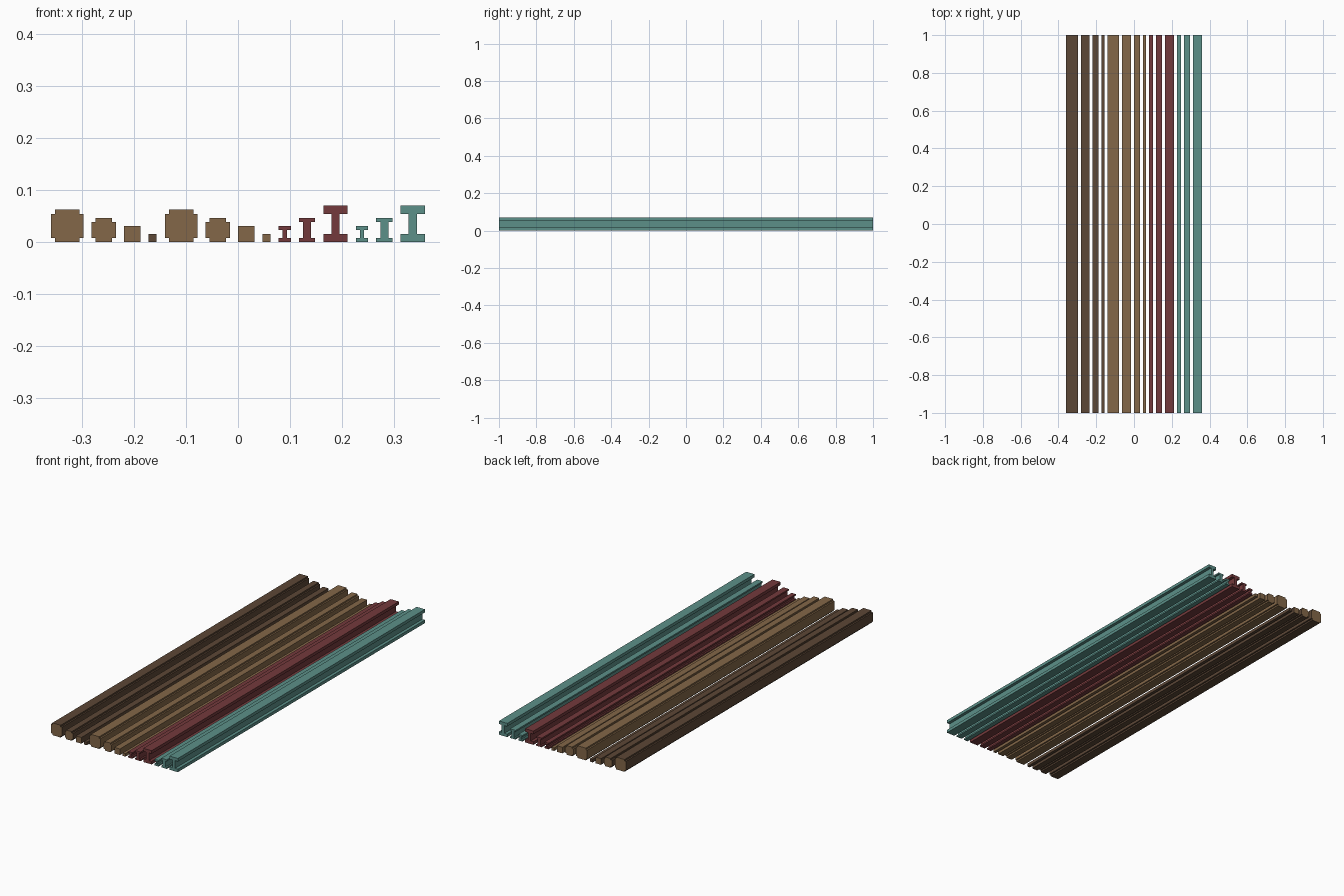
import bpy, bmesh

cube = bpy.data.objects.get("Cube")
if cube:
    bpy.data.objects.remove(cube, do_unlink=True)

U = 1 / 64      # modular unit shared by all the beams
HALF = 1.0      # half the beam length


def material(name, rgb):
    """Flat material from 0-255 sRGB values."""
    lin = []
    for c in rgb:
        c /= 255
        lin.append(c / 12.92 if c <= 0.04045 else ((c + 0.055) / 1.055) ** 2.4)
    m = bpy.data.materials.new(name)
    m.use_nodes = True
    m.diffuse_color = (*lin, 1)
    bsdf = m.node_tree.nodes["Principled BSDF"]
    bsdf.inputs["Base Color"].default_value = (*lin, 1)
    bsdf.inputs["Roughness"].default_value = 0.8
    return m


dark_wood = material("dark wood", (92, 71, 54))
light_wood = material("light wood", (131, 103, 72))
red_metal = material("red metal", (116, 58, 60))
teal_metal = material("teal metal", (92, 144, 137))


def square(size):
    return [(0, 0), (size, 0), (size, size), (0, size)]


def notched(size, n=0.5):
    """Square with a small square step cut from each corner."""
    s = size
    return [(n, 0), (s - n, 0), (s - n, n), (s, n), (s, s - n), (s - n, s - n),
            (s - n, s), (n, s), (n, s - n), (0, s - n), (0, n), (n, n)]


def i_section(w, h, flange, web):
    a, b = (w - web) / 2, (w + web) / 2
    return [(0, 0), (w, 0), (w, flange), (b, flange), (b, h - flange), (w, h - flange),
            (w, h), (0, h), (0, h - flange), (a, h - flange), (a, flange), (0, flange)]


def beam(name, x, profile, side, end=None):
    """Extrude a profile along y, with an optional end-grain material."""
    bm = bmesh.new()
    face = bm.faces.new([bm.verts.new(((x + px) * U, -HALF, pz * U)) for px, pz in profile])
    ext = bmesh.ops.extrude_face_region(bm, geom=[face], use_keep_orig=True)
    verts = [g for g in ext["geom"] if isinstance(g, bmesh.types.BMVert)]
    bmesh.ops.translate(bm, verts=verts, vec=(0, 2 * HALF, 0))
    bmesh.ops.recalc_face_normals(bm, faces=bm.faces)
    for f in bm.faces:
        if end and abs(f.normal.y) > 0.5:
            f.material_index = 1
    mesh = bpy.data.meshes.new(name)
    bm.to_mesh(mesh)
    bm.free()
    mesh.materials.append(side)
    if end:
        mesh.materials.append(end)
    obj = bpy.data.objects.new(name, mesh)
    bpy.context.collection.objects.link(obj)


# Wooden beams: four sizes in each tone, largest first
for tone, x0, side in (("dark", -23, dark_wood), ("light", -9, light_wood)):
    end = light_wood if tone == "dark" else None
    beam(tone + "_log_large", x0, notched(4), side, end)
    beam(tone + "_log_medium", x0 + 5, notched(3), side, end)
    beam(tone + "_post", x0 + 9, square(2), side, end)
    beam(tone + "_batten", x0 + 12, square(1), side)

# Metal girders: three sizes in each colour, smallest first
for tone, x0, mat in (("red", 5, red_metal), ("teal", 14.5, teal_metal)):
    beam(tone + "_girder_small", x0, i_section(1.5, 2, 0.5, 0.5), mat)
    beam(tone + "_girder_medium", x0 + 2.5, i_section(2, 3, 0.5, 1), mat)
    beam(tone + "_girder_large", x0 + 5.5, i_section(3, 4.5, 1, 1), mat)
